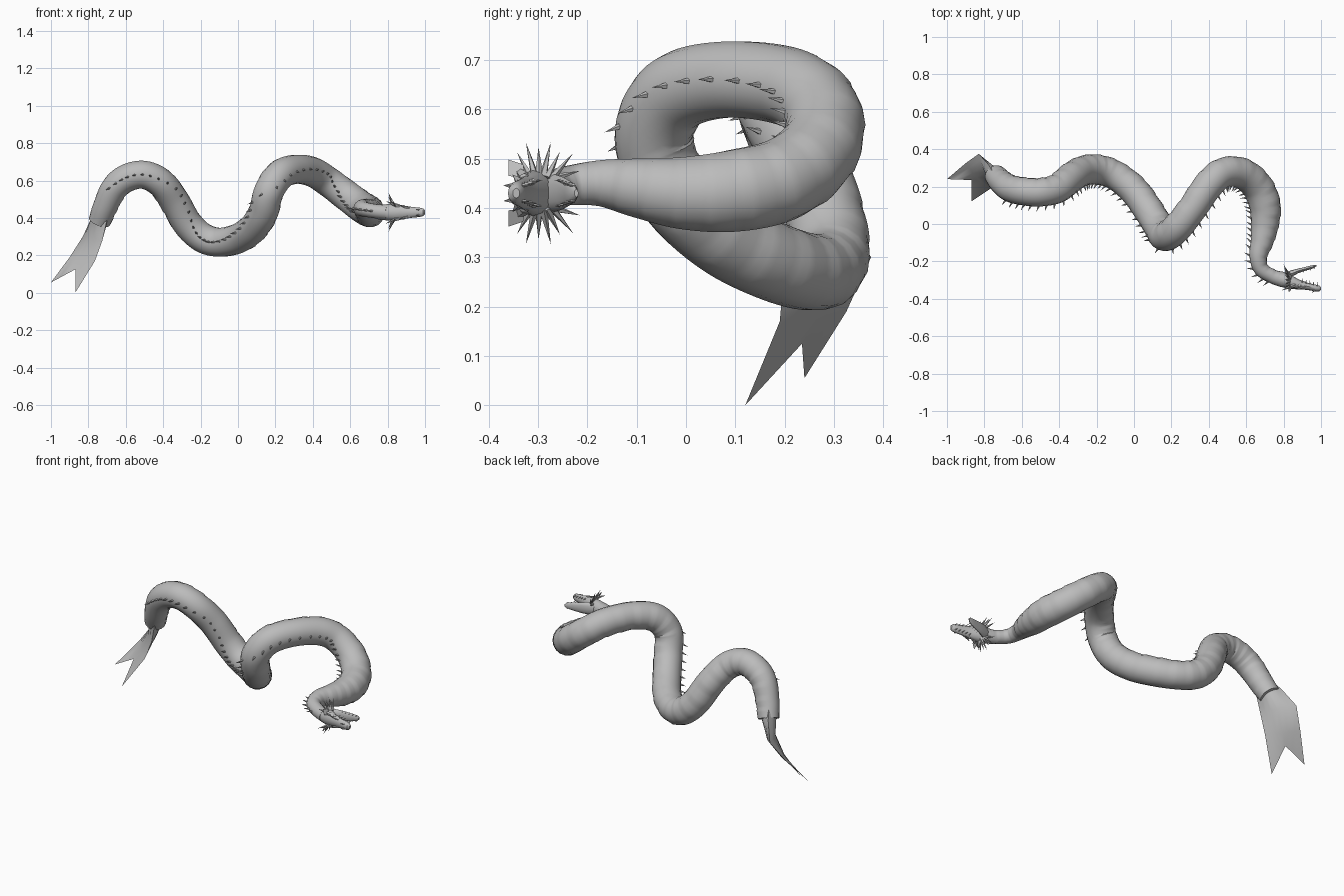
import bpy, bmesh, math
from mathutils import Vector, Matrix

cube = bpy.data.objects.get("Cube")
if cube:
    bpy.data.objects.remove(cube, do_unlink=True)

grey = bpy.data.materials.new("scale grey")
grey.use_nodes = True
colour = (0.5, 0.5, 0.5, 1)
grey.diffuse_color = colour
grey.node_tree.nodes["Principled BSDF"].inputs["Base Color"].default_value = colour
UP = Vector((0, 0, 1))
HEAD_Z = 0.43


def finish(name, bm, angle=40):
    """Turn a bmesh into a shaded object."""
    bmesh.ops.recalc_face_normals(bm, faces=bm.faces)
    mesh = bpy.data.meshes.new(name)
    bm.to_mesh(mesh)
    bm.free()
    mesh.materials.append(grey)
    obj = bpy.data.objects.new(name, mesh)
    bpy.context.collection.objects.link(obj)
    bpy.ops.object.select_all(action="DESELECT")
    obj.select_set(True)
    bpy.context.view_layer.objects.active = obj
    bpy.ops.object.shade_smooth_by_angle(angle=math.radians(angle))
    return obj


def loft(name, rings, angle=40):
    """Skin a list of equal rings and cap both ends."""
    bm = bmesh.new()
    rows = [[bm.verts.new(p) for p in ring] for ring in rings]
    n = len(rows[0])
    for a, b in zip(rows, rows[1:]):
        for i in range(n):
            j = (i + 1) % n
            bm.faces.new((a[i], a[j], b[j], b[i]))
    bm.faces.new(rows[0])
    bm.faces.new(rows[-1])
    return finish(name, bm, angle)


def spike(bm, base, tip, radius, sides=5):
    """Add one pointed cone from base to tip."""
    base, tip = Vector(base), Vector(tip)
    axis = tip - base
    turn = axis.to_track_quat("Z", "Y").to_matrix().to_4x4()
    bmesh.ops.create_cone(bm, cap_ends=True, segments=sides, radius1=radius,
                          radius2=0, depth=axis.length,
                          matrix=Matrix.Translation((base + tip) / 2) @ turn)


def catmull(points, steps):
    """Smooth curve through the points, any dimension."""
    pts = [Vector(p) for p in points]
    pts = [2 * pts[0] - pts[1]] + pts + [2 * pts[-1] - pts[-2]]
    out = []
    for a, b, c, d in zip(pts, pts[1:], pts[2:], pts[3:]):
        for k in range(steps):
            t = k / steps
            out.append(0.5 * (2 * b + (c - a) * t + (2 * a - 5 * b + 4 * c - d) * t ** 2
                              + (3 * b - a - 3 * c + d) * t ** 3))
    return out + [pts[-2]]


# Body: x, y, z, radius from tail to head
path = [(-.74, .26, .38, .06), (-.71, .225, .46, .066), (-.66, .19, .56, .072),
        (-.59, .175, .615, .075), (-.5, .17, .63, .076), (-.41, .19, .585, .078),
        (-.34, .245, .49, .08), (-.27, .285, .37, .08), (-.19, .29, .295, .08),
        (-.1, .26, .27, .078), (0, .18, .29, .08), (.08, .07, .345, .08),
        (.135, -.02, .43, .08), (.165, -.065, .54, .08), (.225, -.025, .63, .08),
        (.31, .08, .66, .078), (.4, .21, .645, .08), (.48, .275, .595, .08),
        (.58, .27, .52, .082), (.66, .2, .46, .084), (.7, .1, .435, .084),
        (.7, 0, .43, .075), (.685, -.09, .44, .062), (.665, -.17, .45, .048),
        (.68, -.24, .445, .04), (.74, -.28, .435, .038), (.8, -.3, .43, .04)]
STEPS, SIDES = 8, 18
curve = catmull(path, STEPS)
centres = [p.to_3d() for p in curve]
last = len(curve) - 1
rings, frames = [], []
for i, p in enumerate(curve):
    tangent = (centres[min(i + 1, last)] - centres[max(i - 1, 0)]).normalized()
    back = tangent.cross(UP).normalized()
    side = back.cross(tangent)
    frames.append((centres[i], tangent, back, p[3]))
    ring = []
    for k in range(SIDES):
        a = math.tau * k / SIDES
        r = p[3]
        if math.cos(a) < -0.3:                      # overlapping belly plates
            r *= 0.98 + 0.045 * (i % 5) / 4
        ring.append(centres[i] + r * (math.cos(a) * back + math.sin(a) * side))
    rings.append(ring)
loft("body", rings)

# Row of spines along the back
bm = bmesh.new()
for centre, tangent, back, r in frames[STEPS * 2:-STEPS:3]:
    base = centre + back * r * 0.95
    spike(bm, base, base + back * 0.032 - tangent * 0.014, 0.007)
finish("back_spines", bm)

# Tail fin: edge, opposite edge and half thickness, ending in a fork
fin_rows = [((-.69, .19, .44), (-.75, .27, .47), .06),
            ((-.705, .195, .37), (-.78, .32, .4), .042),
            ((-.725, .2, .28), (-.83, .375, .3), .024),
            ((-.765, .19, .17), (-.9, .325, .19), .012)]
bm = bmesh.new()
rows = []
for a, b, thick in fin_rows:
    a, b = Vector(a), Vector(b)
    normal = (b - a).cross(Vector((-.3, 0, -1))).normalized()
    across = [a.lerp(b, k / 6) for k in range(7)]
    bulge = [normal * thick * math.sin(math.pi * k / 6) for k in range(7)]
    rows.append([c + n for c, n in zip(across, bulge)]
                + [c - n for c, n in list(zip(across, bulge))[5:0:-1]])
notch, tip_a, tip_b = map(Vector, ((-.87, .235, .125), (-.87, .12, 0), (-1, .24, .055)))
fork = [tip_a.lerp(notch, k / 3) for k in range(3)] + [notch.lerp(tip_b, k / 3) for k in range(4)]
rows.append(fork + fork[5:0:-1])
loft("tail_fin", rows, 50)


# Head: the top of the skull points to the front
def jaw(name, stations, sides=12):
    out = []
    for x, y, high, wide in stations:
        out.append([Vector((x, y + high * math.cos(math.tau * k / sides),
                            HEAD_Z + wide * math.sin(math.tau * k / sides)))
                    for k in range(sides)])
    loft(name, out)


jaw("skull", [(.74, -.282, .036, .036), (.8, -.298, .042, .044), (.84, -.31, .037, .046),
              (.88, -.322, .026, .037), (.93, -.334, .019, .029), (.97, -.342, .018, .025),
              (.99, -.345, .016, .02), (1, -.344, .007, .01)])
jaw("lower_jaw", [(.8, -.285, .022, .034), (.84, -.266, .018, .038), (.88, -.25, .012, .033),
                  (.93, -.236, .01, .025), (.96, -.228, .009, .018), (.975, -.222, .004, .008)])

bm_teeth, bm_frill, bm_horn = bmesh.new(), bmesh.new(), bmesh.new()
for s in (-1, 1):
    # Teeth in both jaws
    for k in range(5):
        t = k / 4
        x, z = 0.9 + 0.08 * t, HEAD_Z + s * (0.026 - 0.01 * t)
        y = -.312 - .02 * t
        spike(bm_teeth, (x, y, z), (x, y + 0.022, z), 0.004, 4)
        x, y = x - 0.018, -.245 + .02 * t
        spike(bm_teeth, (x, y, z), (x + 0.004, y - 0.022, z), 0.004, 4)
    # Cheek spikes fanned above and below
    for k in range(6):
        a = -0.5 + 0.24 * k
        out = Vector((0, math.sin(a), s * math.cos(a)))
        base = Vector((.835, -.297, HEAD_Z)) + out * 0.034
        spike(bm_frill, base, base + out * (0.06 + 0.012 * (k % 2)) - Vector((.03, 0, 0)), 0.009)
    # Swept horns, brow ridges and crest points
    spike(bm_horn, (.86, -.325, HEAD_Z + s * .03), (.79, -.355, HEAD_Z + s * .06), 0.014)
    spike(bm_horn, (.92, -.335, HEAD_Z + s * .02), (.86, -.352, HEAD_Z + s * .038), 0.011)
    spike(bm_horn, (.97, -.35, HEAD_Z + s * .014), (.95, -.37, HEAD_Z + s * .016), 0.007)
    spike(bm_horn, (.82, -.27, HEAD_Z + s * .03), (.8, -.215, HEAD_Z + s * .045), 0.009)
finish("teeth", bm_teeth)
finish("cheek_spikes", bm_frill)
finish("horns", bm_horn)

# Eyes
for s, label in ((-1, "lower"), (1, "upper")):
    bm = bmesh.new()
    bmesh.ops.create_uvsphere(bm, u_segments=10, v_segments=6, radius=0.01,
                              matrix=Matrix.Translation((.885, -.328, HEAD_Z + s * .03)))
    finish(label + "_eye", bm)

# Ear flaps
bm = bmesh.new()
for s in (-1, 1):
    outline = [(.85, -.325, .03), (.835, -.36, .035), (.825, -.36, .068), (.83, -.33, .058)]
    bm.faces.new([bm.verts.new((x, y, HEAD_Z + s * z)) for x, y, z in outline])
bmesh.ops.solidify(bm, geom=bm.faces[:], thickness=0.005)
finish("ear_flaps", bm)
